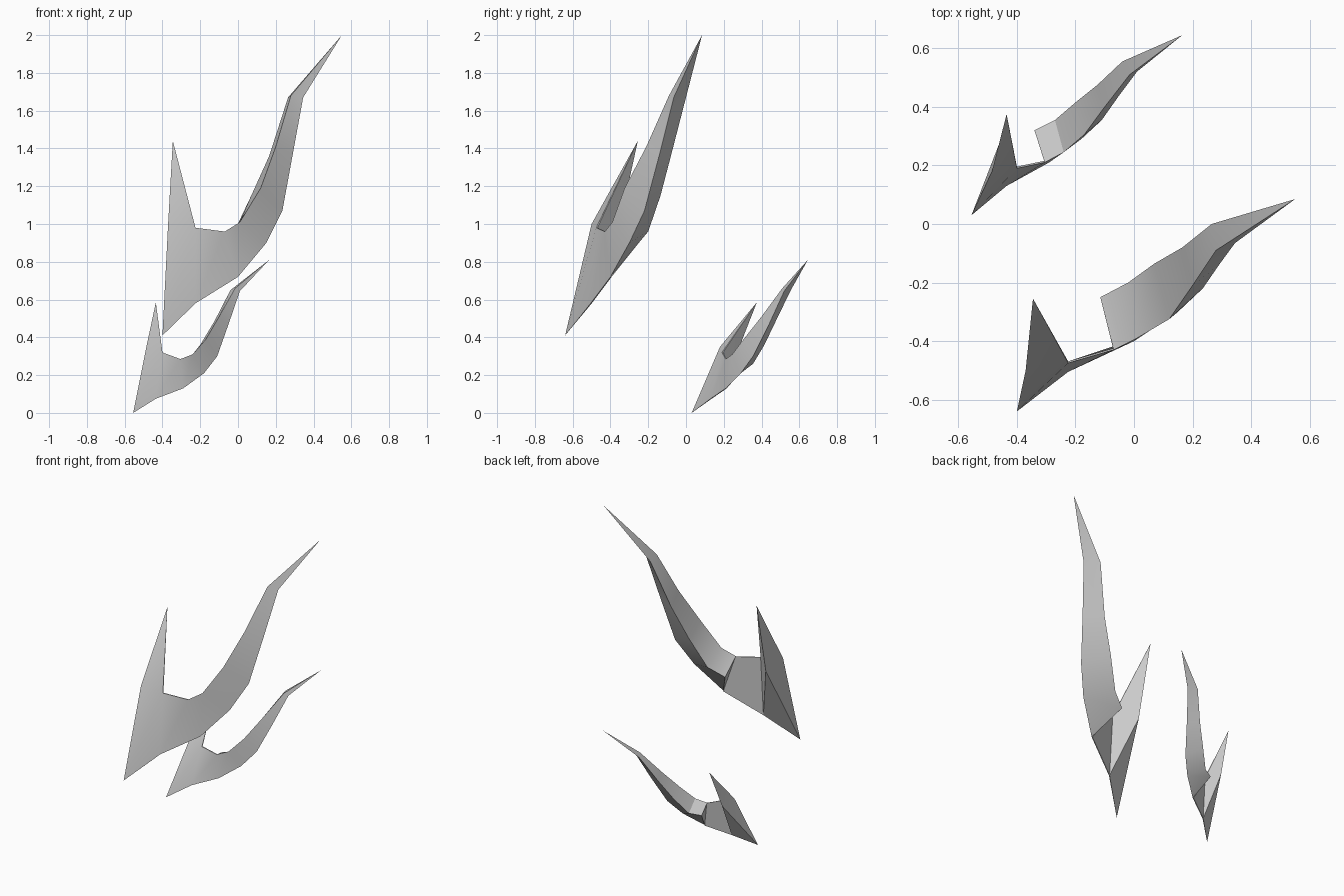
import bpy
import bmesh
from math import radians
from mathutils import Vector

if "Cube" in bpy.data.objects:
    bpy.data.objects.remove(bpy.data.objects["Cube"], do_unlink=True)

grey = bpy.data.materials.new("plain_grey")
grey.use_nodes = True
grey.diffuse_color = (0.6, 0.6, 0.6, 1)
grey.node_tree.nodes["Principled BSDF"].inputs["Base Color"].default_value = (0.6, 0.6, 0.6, 1)

PLATE = Vector((0, 0.006, 0))  # thickness of the thin plate behind the hook


def build_blade(name, low_point, prong_tip, prong_edge, prong_ridge, far_tip,
                upper, lower, back):
    """Hooked blade: a forked plate flowing into a tapering three-sided horn.

    upper and lower are the rails of the front face; their first points lie
    on the plate. back is the rear ridge of the horn."""
    bm = bmesh.new()

    def vert(point):
        return bm.verts.new(point)

    def face(*corners):
        bm.faces.new(corners)

    low, prong, edge, ridge, tip = map(
        vert, (low_point, prong_tip, prong_edge, prong_ridge, far_tip))
    up, lo, bk = ([vert(p) for p in rail] for rail in (upper, lower, back))
    up_rear = [vert(v.co + PLATE) for v in up[:2]]
    lo_rear = [vert(v.co + PLATE) for v in lo[:2]]

    # Front face of the prong and the running front strip
    face(low, lo[0], up[0], edge)
    face(edge, up[0], prong)
    for i in range(len(up) - 1):
        face(lo[i], lo[i + 1], up[i + 1], up[i])

    # Side and rear of the prong
    face(low, edge, ridge)
    face(edge, prong, ridge)
    face(prong, up_rear[0], ridge)
    face(ridge, up_rear[0], lo_rear[0])
    face(ridge, lo_rear[0], low)

    # Rear and thin rims of the plate
    face(up_rear[0], up_rear[1], lo_rear[1], lo_rear[0])
    face(prong, up[0], up_rear[0])
    face(low, lo_rear[0], lo[0])
    face(up[0], up[1], up_rear[1], up_rear[0])
    face(lo[0], lo_rear[0], lo_rear[1], lo[1])

    # Root cap of the horn
    face(up_rear[1], bk[0], lo_rear[1])
    face(up[1], bk[0], up_rear[1])
    face(lo[1], lo_rear[1], bk[0])

    # Inner and outer sides of the horn
    for i in range(len(bk) - 1):
        face(up[i + 1], up[i + 2], bk[i + 1], bk[i])
        face(bk[i], bk[i + 1], lo[i + 2], lo[i + 1])

    # Pointed end
    face(lo[-1], tip, up[-1])
    face(up[-1], tip, bk[-1])
    face(bk[-1], tip, lo[-1])

    bmesh.ops.recalc_face_normals(bm, faces=bm.faces)
    mesh = bpy.data.meshes.new(name)
    bm.to_mesh(mesh)
    bm.free()
    mesh.materials.append(grey)
    blade = bpy.data.objects.new(name, mesh)
    bpy.context.collection.objects.link(blade)

    bpy.ops.object.select_all(action="DESELECT")
    blade.select_set(True)
    bpy.context.view_layer.objects.active = blade
    bpy.ops.object.shade_smooth_by_angle(angle=radians(30))
    return blade


build_blade(
    "large_blade",
    low_point=(-.40, -.64, .41), prong_tip=(-.345, -.255, 1.44),
    prong_edge=(-.37, -.50, 1), prong_ridge=(-.34, -.36, .96),
    far_tip=(.55, .085, 2),
    upper=[(-.225, -.475, .98), (-.07, -.43, .96), (.01, -.39, 1.01),
           (.12, -.325, 1.19), (.2, -.21, 1.41), (.28, -.09, 1.68)],
    lower=[(-.225, -.505, .58), (0, -.4, .72), (.15, -.3, .9),
           (.235, -.22, 1.07), (.29, -.14, 1.37), (.345, -.065, 1.67)],
    back=[(-.115, -.25, .9), (-.02, -.2, .96), (.07, -.135, 1.15),
          (.165, -.08, 1.36), (.265, 0, 1.67)])

build_blade(
    "small_blade",
    low_point=(-.555, .03, 0), prong_tip=(-.435, .375, .585),
    prong_edge=(-.485, .18, .35), prong_ridge=(-.46, .275, .33),
    far_tip=(.165, .645, .81),
    upper=[(-.4, .19, .32), (-.305, .21, .285), (-.24, .245, .31),
           (-.17, .305, .39), (-.1, .4, .51), (-.015, .51, .66)],
    lower=[(-.435, .13, .075), (-.29, .21, .13), (-.18, .29, .21),
           (-.11, .355, .3), (-.05, .44, .47), (.01, .52, .645)],
    back=[(-.34, .32, .25), (-.27, .355, .26), (-.2, .415, .36),
          (-.125, .475, .485), (-.04, .555, .65)])
